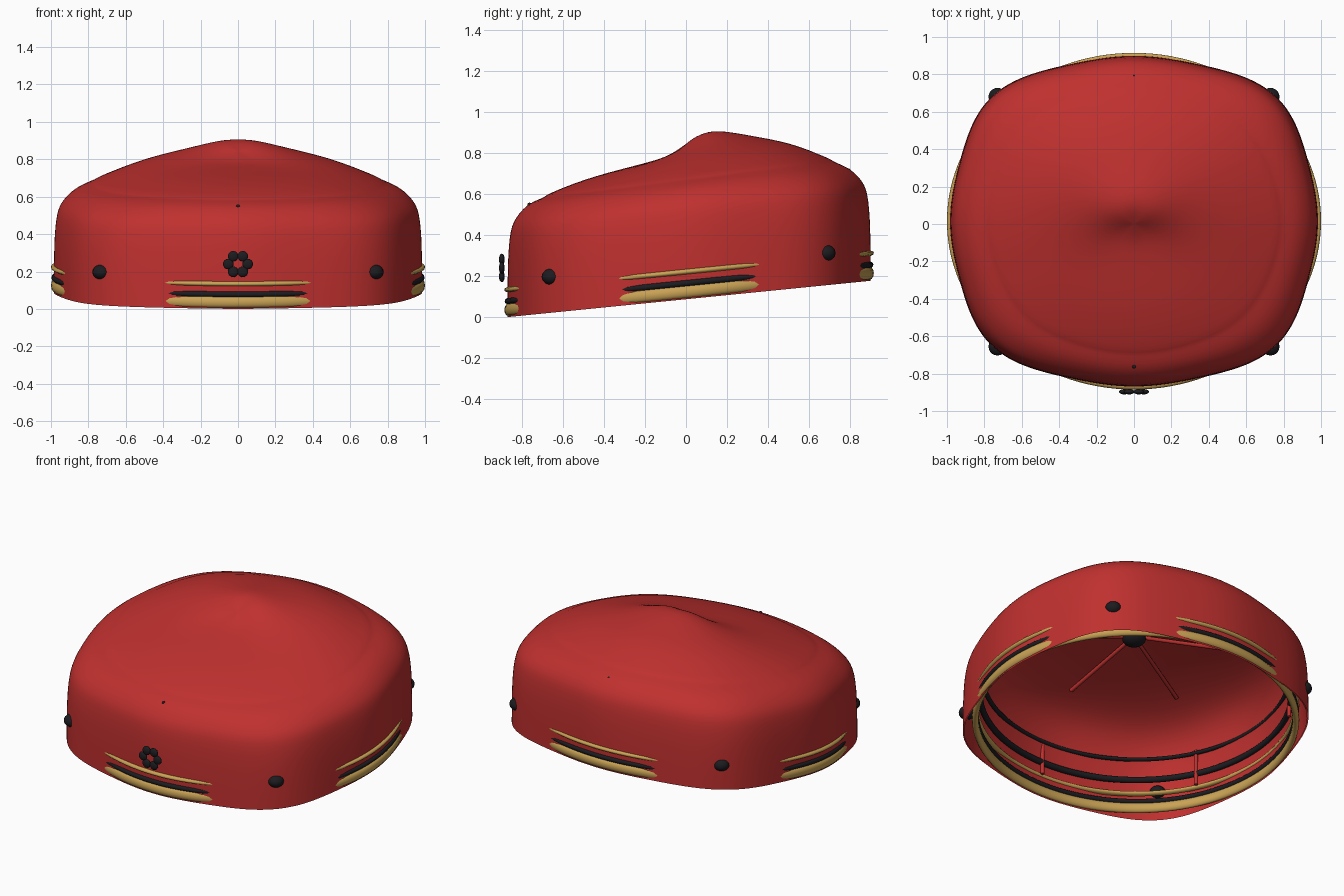
import bpy, bmesh, math

if "Cube" in bpy.data.objects:
    bpy.data.objects.remove(bpy.data.objects["Cube"])

TAU = math.tau
A, B, CY, TILT = 0.985, 0.885, 0.015, 0.1  # half width, half depth, centre, slope
RIM = 0.0875                               # rim height at y = 0


def material(name, rgb):
    m = bpy.data.materials.new(name)
    m.diffuse_color = (*rgb, 1)
    m.use_nodes = True
    m.node_tree.nodes["Principled BSDF"].inputs["Base Color"].default_value = m.diffuse_color
    return m


RED = material("red_felt", (0.52, 0.03, 0.028))
GOLD = material("gold_trim", (0.58, 0.36, 0.09))
BLACK = material("black_trim", (0.012, 0.012, 0.015))


def finish(name, bm, mat):
    bmesh.ops.recalc_face_normals(bm, faces=bm.faces)
    me = bpy.data.meshes.new(name)
    bm.to_mesh(me)
    bm.free()
    me.materials.append(mat)
    for p in me.polygons:
        p.use_smooth = True
    ob = bpy.data.objects.new(name, me)
    bpy.context.collection.objects.link(ob)
    return ob


def bridge(bm, r0, r1):
    n = len(r0)
    for i in range(n):
        j = (i + 1) % n
        bm.faces.new((r0[i], r0[j], r1[j], r1[i]))


def outline(t, s, bulge=0.08):
    # ellipse whose four corners swell outward
    k = s * (1 + bulge * abs(math.sin(2 * t)) ** 4.6 * s ** 4)
    return A * k * math.cos(t), CY * s + B * k * math.sin(t)


# Radius fraction, height at the back, height at the front
SHELL = [
    (1.0, RIM, RIM), (1.0, 0.2, 0.2), (0.998, 0.35, 0.35), (0.992, 0.44, 0.44),
    (0.982, 0.515, 0.51), (0.965, 0.56, 0.55), (0.935, 0.6, 0.587),
    (0.89, 0.642, 0.625), (0.83, 0.672, 0.645), (0.795, 0.688, 0.653),
    (0.785, 0.699, 0.662), (0.72, 0.728, 0.682), (0.62, 0.775, 0.708),
    (0.5, 0.815, 0.732), (0.38, 0.845, 0.75), (0.27, 0.873, 0.765),
    (0.18, 0.892, 0.778), (0.12, 0.893, 0.79), (0.07, 0.88, 0.808),
    (0.03, 0.86, 0.828)]
LINING = [(z[0], z[1], z[1]) for z in (
    (0.995, RIM), (0.985, 0.2), (0.97, 0.35), (0.94, 0.46), (0.89, 0.55),
    (0.8, 0.615), (0.65, 0.655), (0.45, 0.685), (0.25, 0.7), (0.08, 0.708))]


def dome(name, profile, tip_z):
    bm = bmesh.new()
    n, prev = 96, None
    for s, back, front in profile:
        ring = []
        for i in range(n):
            t = TAU * i / n
            x, y = outline(t, s)
            w = (1 - math.sin(t)) / 2
            w = 0.4 * w + 0.6 * w * w * (3 - 2 * w)
            ring.append(bm.verts.new((x, y, back + (front - back) * w + TILT * y)))
        if prev:
            bridge(bm, prev, ring)
        prev = ring
    tip = bm.verts.new((0, 0, tip_z))
    for i in range(n):
        bm.faces.new((prev[i], prev[(i + 1) % n], tip))
    finish(name, bm, RED).modifiers.new("smooth", 'SUBSURF').levels = 1


dome("cap_shell", SHELL, 0.844)
dome("cap_lining", LINING, 0.71)


# Oval trim rings that follow the sloping rim
def trim_ring(name, h, half_h, half_t, mat, outer=0.015):
    bm = bmesh.new()
    n, m, rings = 128, 12, []
    for i in range(n):
        t = TAU * i / n
        ring = []
        for j in range(m):
            a = TAU * j / m
            off = outer - half_t + half_t * math.cos(a)
            x = (A + off) * math.cos(t)
            y = CY + (B + off) * math.sin(t)
            ring.append(bm.verts.new((x, y, RIM + h + half_h * math.sin(a) + TILT * y)))
        rings.append(ring)
    for i in range(n):
        bridge(bm, rings[i], rings[(i + 1) % n])
    finish(name, bm, mat)


trim_ring("wide_gold_band", 0.036, 0.031, 0.02, GOLD)
trim_ring("black_band", 0.078, 0.016, 0.019, BLACK, 0.013)
trim_ring("thin_gold_band", 0.134, 0.013, 0.019, GOLD)
trim_ring("inner_black_band", 0.21, 0.018, 0.018, BLACK, -0.012)
trim_ring("inner_upper_cord", 0.34, 0.011, 0.014, BLACK, -0.03)


def ball(name, loc, size, mat):
    bm = bmesh.new()
    bmesh.ops.create_uvsphere(bm, u_segments=20, v_segments=12, radius=1)
    ob = finish(name, bm, mat)
    ob.location, ob.scale = loc, size


def cord(name, pts, radius, mat):
    cu = bpy.data.curves.new(name, 'CURVE')
    cu.dimensions = '3D'
    cu.bevel_depth, cu.bevel_resolution, cu.use_fill_caps = radius, 2, True
    sp = cu.splines.new('POLY')
    sp.points.add(len(pts) - 1)
    for p, c in zip(sp.points, pts):
        p.co = (*c, 1)
    cu.materials.append(mat)
    bpy.context.collection.objects.link(bpy.data.objects.new(name, cu))


# Four corner studs, sunk through the wall
for sx in (-1, 1):
    side = "left" if sx < 0 else "right"
    ball(f"front_{side}_stud", (sx * 0.73, -0.655, 0.197), (0.048, 0.048, 0.04), BLACK)
    ball(f"back_{side}_stud", (sx * 0.73, 0.68, 0.313), (0.048, 0.048, 0.04), BLACK)

# Flower of six beads on the front
for k in range(6):
    a = TAU * k / 6
    ball(f"flower_bead_{k + 1}",
         (0.052 * math.cos(a), -0.897, 0.24 + 0.048 * math.sin(a)),
         (0.028, 0.014, 0.028), BLACK)

# Tiny eyelets set into the crown edge
ball("front_eyelet", (0, -0.762, 0.548), (0.01,) * 3, BLACK)
ball("back_eyelet", (0, 0.79, 0.715), (0.01,) * 3, BLACK)

# Inside: centre button, six ribs and wall straps
ball("inner_button", (0, 0, 0.68), (0.07, 0.07, 0.045), BLACK)
for k in range(6):
    t = math.radians(30 + 60 * k)
    x, y = outline(t, 0.66, 0)
    cord(f"crown_rib_{k + 1}", [(0, 0, 0.695), (x, y, 0.64 + TILT * y)], 0.012, RED)
    x, y = outline(t, 0.96, 0)
    cord(f"wall_strap_{k + 1}", [(x, y, RIM + h + TILT * y) for h in (0.13, 0.36)],
         0.012, RED)
